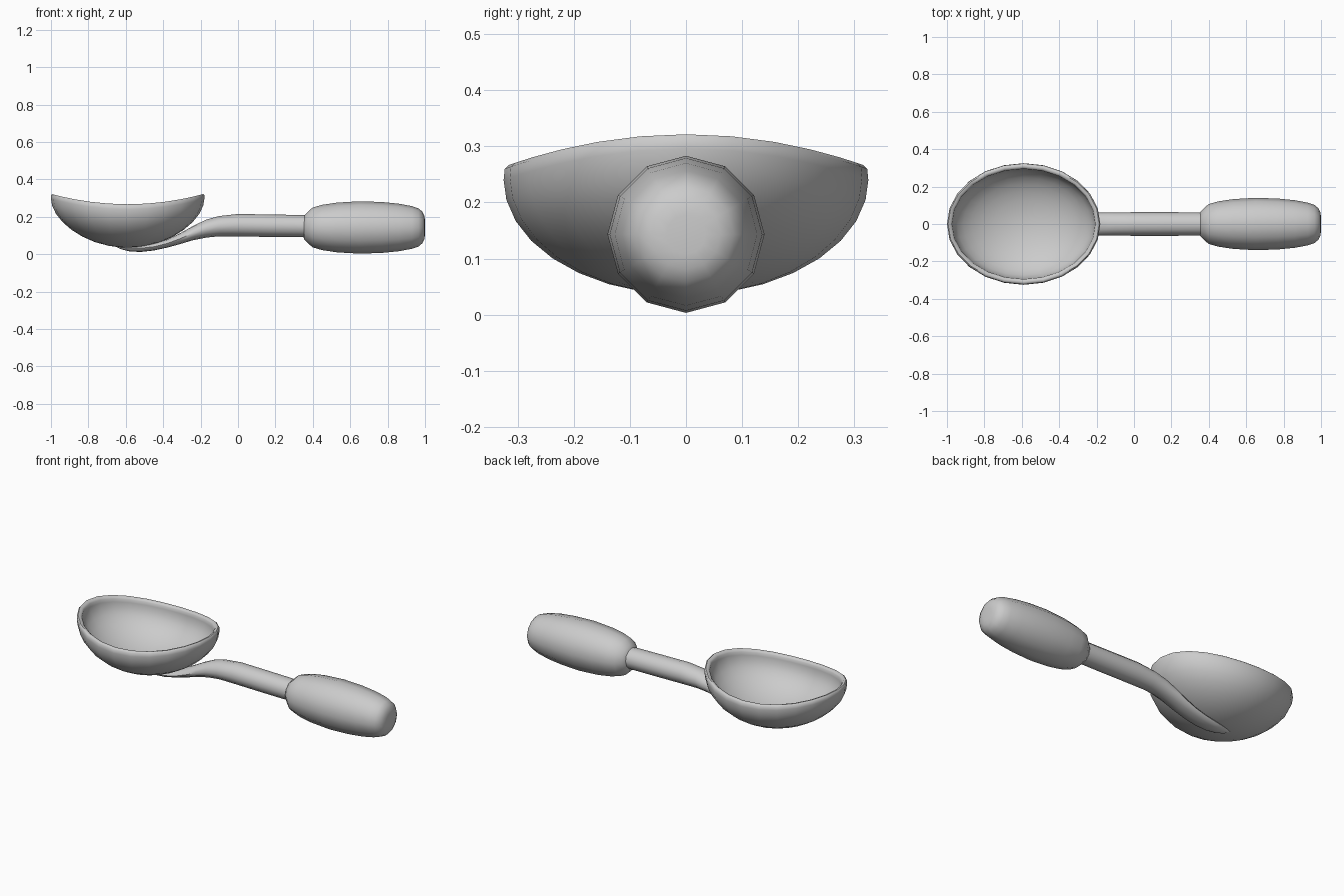
import bpy, bmesh, math

if "Cube" in bpy.data.objects:
    bpy.data.objects.remove(bpy.data.objects["Cube"])


def loft(name, rings, angle=50):
    """Skin a list of equal-length point rings and cap both ends."""
    bm = bmesh.new()
    rows = [[bm.verts.new(p) for p in ring] for ring in rings]
    n = len(rows[0])
    for a, b in zip(rows, rows[1:]):
        for i in range(n):
            j = (i + 1) % n
            bm.faces.new((a[i], a[j], b[j], b[i]))
    bm.faces.new(rows[0])
    bm.faces.new(rows[-1])
    bmesh.ops.recalc_face_normals(bm, faces=bm.faces)
    mesh = bpy.data.meshes.new(name)
    bm.to_mesh(mesh)
    bm.free()
    ob = bpy.data.objects.new(name, mesh)
    bpy.context.collection.objects.link(ob)
    bpy.ops.object.select_all(action='DESELECT')
    ob.select_set(True)
    bpy.context.view_layer.objects.active = ob
    bpy.ops.object.shade_smooth_by_angle(angle=math.radians(angle))
    return ob


def circle(n):
    return [(math.cos(2 * math.pi * i / n), math.sin(2 * math.pi * i / n)) for i in range(n)]


# bowl: oval shell whose rim rises toward both ends
CX = -0.59


def bowl_ring(rx, ry, z):
    return [(CX + rx * c, ry * s, z + 0.056 * (rx * c / 0.41) ** 2) for c, s in circle(24)]


steps = [math.radians(a) for a in (5, 14, 25, 36, 47, 58, 69, 80, 90)]
rings = [bowl_ring(0.41 * math.sin(t), 0.325 * math.sin(t), 0.24 - 0.205 * math.cos(t)) for t in steps]
rings += [bowl_ring(0.41, 0.323, 0.26), bowl_ring(0.404, 0.315, 0.267),
          bowl_ring(0.39, 0.303, 0.266), bowl_ring(0.383, 0.295, 0.258)]
rings += [bowl_ring(0.381 * math.sin(t), 0.294 * math.sin(t), 0.24 - 0.172 * math.cos(t))
          for t in reversed(steps)]
loft("bowl", rings)

# stem: round rod that dips, flattens and merges under the bowl (x, z, half width, half height)
stem = [(0.42, 0.149, 0.062, 0.059), (0.2, 0.152, 0.063, 0.06), (0.0, 0.155, 0.063, 0.06),
        (-0.1, 0.15, 0.062, 0.054), (-0.17, 0.137, 0.061, 0.048), (-0.24, 0.113, 0.06, 0.038),
        (-0.31, 0.083, 0.058, 0.029), (-0.38, 0.057, 0.056, 0.022), (-0.45, 0.04, 0.053, 0.02),
        (-0.52, 0.032, 0.047, 0.02), (-0.58, 0.032, 0.036, 0.017), (-0.62, 0.036, 0.022, 0.011),
        (-0.65, 0.042, 0.008, 0.004)]
loft("stem", [[(x, w * c, z + h * s) for c, s in circle(12)] for x, z, w, h in stem])

# grip: thick twelve-sided barrel (x, radius)
grip = [(0.352, 0.062), (0.37, 0.08), (0.398, 0.106), (0.45, 0.121), (0.53, 0.133), (0.65, 0.14),
        (0.77, 0.136), (0.86, 0.127), (0.93, 0.114), (0.965, 0.102), (0.985, 0.085),
        (0.997, 0.062), (1.0, 0.035)]
loft("grip", [[(x, r * c, 0.143 + r * s) for c, s in circle(12)] for x, r in grip])
